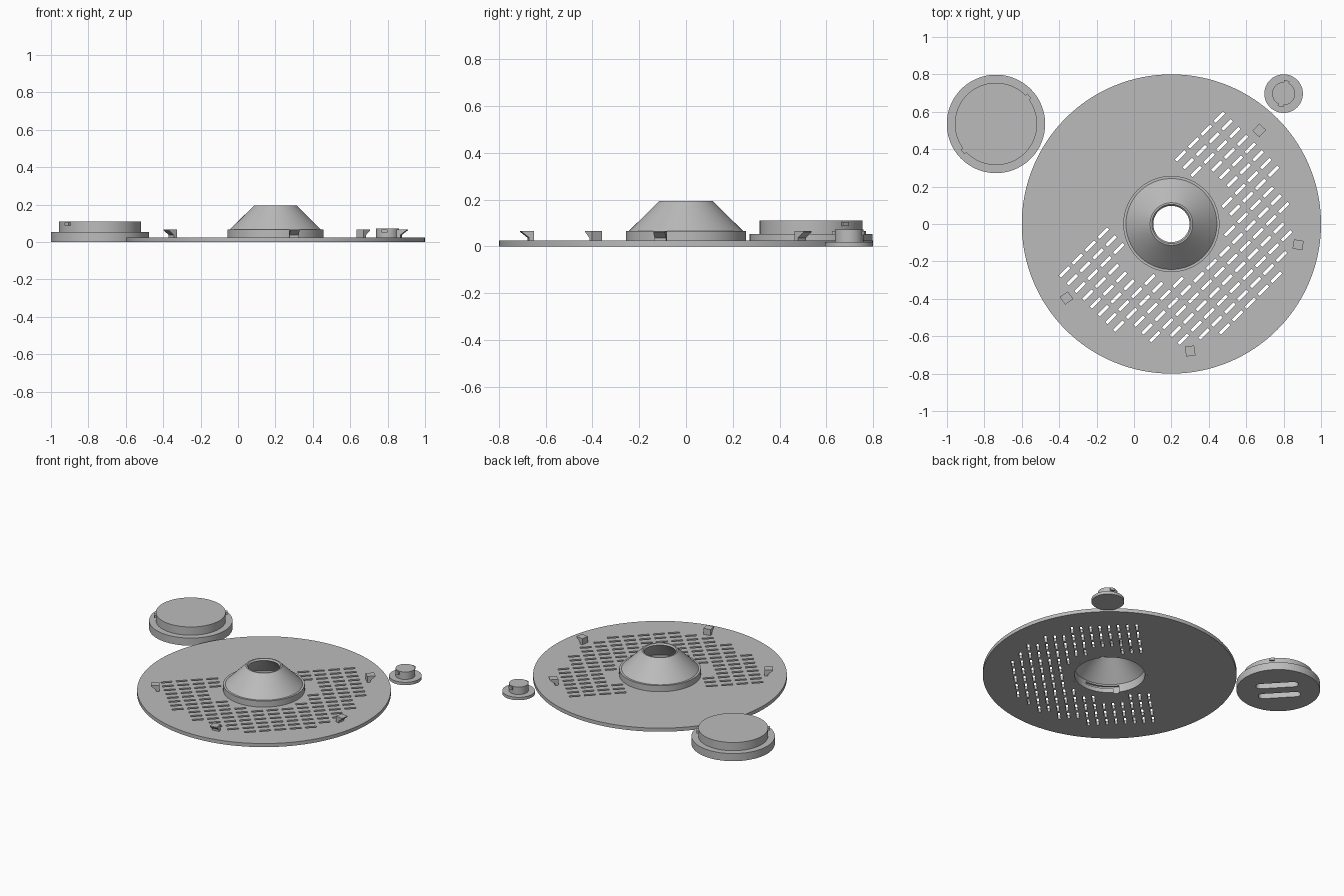
import bpy, bmesh
from math import sin, cos, radians, pi, hypot
from mathutils import Matrix, Vector

if "Cube" in bpy.data.objects:
    bpy.data.objects.remove(bpy.data.objects["Cube"])

grey = bpy.data.materials.new("light_grey_plastic")
grey.use_nodes = True
grey.diffuse_color = (0.5, 0.5, 0.5, 1)
grey.node_tree.nodes["Principled BSDF"].inputs["Base Color"].default_value = (0.5, 0.5, 0.5, 1)

PLATE = Vector((0.2, 0, 0))
BIG = Vector((-0.738, 0.535, 0))
SMALL = Vector((0.8, 0.697, 0))


def finish(bm, name, place=Vector()):
    bmesh.ops.recalc_face_normals(bm, faces=bm.faces[:])
    mesh = bpy.data.meshes.new(name)
    bm.to_mesh(mesh)
    bm.free()
    mesh.materials.append(grey)
    ob = bpy.data.objects.new(name, mesh)
    ob.location = place
    bpy.context.collection.objects.link(ob)
    return ob


def smooth(ob):
    bpy.ops.object.select_all(action='DESELECT')
    bpy.context.view_layer.objects.active = ob
    ob.select_set(True)
    bpy.ops.object.shade_smooth_by_angle(angle=radians(30))


def add_sweep(bm, profile, start=0, end=360, steps=96):
    """Turn a closed (radius, z) profile about z, capping partial turns."""
    full = end - start == 360
    rings = []
    for i in range(steps if full else steps + 1):
        a = radians(start + (end - start) * i / steps)
        rings.append([bm.verts.new((r * cos(a), r * sin(a), z)) for r, z in profile])
    n = len(profile)
    for i in range(steps):
        a, b = rings[i], rings[(i + 1) % len(rings)]
        for j in range(n):
            bm.faces.new((a[j], b[j], b[(j + 1) % n], a[(j + 1) % n]))
    if not full:
        bm.faces.new(rings[0])
        bm.faces.new(rings[-1])


def add_prism(bm, outline, z0, z1):
    low = [bm.verts.new((x, y, z0)) for x, y in outline]
    high = [bm.verts.new((x, y, z1)) for x, y in outline]
    bm.faces.new(low)
    bm.faces.new(high)
    for i in range(len(low)):
        j = (i + 1) % len(low)
        bm.faces.new((low[i], low[j], high[j], high[i]))


def band(r0, r1, z0, z1):
    return [(r0, z0), (r1, z0), (r1, z1), (r0, z1)]


def cut(ob, cutter):
    cutter.hide_render = True
    mod = ob.modifiers.new("cut", 'BOOLEAN')
    mod.operation, mod.solver, mod.object = 'DIFFERENCE', 'EXACT', cutter
    bpy.context.view_layer.update()
    bpy.context.view_layer.objects.active = ob
    bpy.ops.object.modifier_apply(modifier=mod.name)
    bpy.data.objects.remove(cutter)


# Round plate with a central opening
bm = bmesh.new()
add_sweep(bm, band(0.24, 0.8, 0, 0.025), steps=128)
plate = finish(bm, "vent_plate", PLATE)

# Diagonal grid of vent slots through the plate
bm = bmesh.new()
turn = Matrix.Rotation(radians(45), 4, 'Z')
for col in range(-6, 7):
    for row in range(15):
        u, v = col * 0.0975, -0.222 + row * 0.0585
        if 0.303 < hypot(u, v) < 0.632:
            size = Matrix.Diagonal((0.072, 0.017, 0.1, 1))
            bmesh.ops.create_cube(bm, size=1, matrix=turn @ Matrix.Translation((u, -v, 0)) @ size)
cut(plate, finish(bm, "slot_cutter", PLATE))
smooth(plate)

# Funnel: collar, hollow cone and lip
bm = bmesh.new()
add_sweep(bm, [(0.222, 0), (0.24, 0), (0.24, 0.025), (0.257, 0.025), (0.257, 0.067),
               (0.243, 0.067), (0.114, 0.195), (0.105, 0.195), (0.097, 0.185), (0.222, 0.058)])
funnel = finish(bm, "funnel", PLATE)

# Twist-lock grooves inside the collar, one each side
for start in (36, 216):
    for z0, z1, a0, a1 in ((0.03, 0.047, start, start + 56), (-0.02, 0.046, start - 1, start + 8)):
        bm = bmesh.new()
        add_sweep(bm, band(0.2, 0.236, z0, z1), a0, a1, 14)
        cut(funnel, finish(bm, "groove_cutter", PLATE))
smooth(funnel)

# Snap hooks around the plate
hook = [(0.66, 0.02), (0.681, 0.02), (0.681, 0.037), (0.713, 0.062), (0.713, 0.067), (0.66, 0.067)]
for i, angle in enumerate((46.8, -9.3, -81.6, 215.2)):
    bm = bmesh.new()
    sides = [[bm.verts.new((r, y, z)) for r, z in hook] for y in (-0.025, 0.025)]
    for side in sides:
        bm.faces.new(side)
    for j in range(len(hook)):
        k = (j + 1) % len(hook)
        bm.faces.new((sides[0][j], sides[0][k], sides[1][k], sides[1][j]))
    finish(bm, f"snap_hook_{i + 1}", PLATE).rotation_euler.z = radians(angle)


def make_cap(name, place, flange, flange_top, plug, top):
    bm = bmesh.new()
    axis_r = 0.0005
    add_sweep(bm, [(axis_r, 0), (flange, 0), (flange, flange_top),
                   (plug, flange_top), (plug, top), (axis_r, top)])
    bmesh.ops.remove_doubles(bm, verts=[v for v in bm.verts if hypot(v.co.x, v.co.y) < 0.001], dist=0.002)
    return finish(bm, name, place)


def make_lugs(name, place, angle, half, profile):
    for i in range(2):
        a = angle + 180 * i
        bm = bmesh.new()
        add_sweep(bm, profile, a - half, a + half, 6)
        finish(bm, f"{name}_{i + 1}", place)


# Large cap with two finger slots underneath
big_cap = make_cap("large_cap", BIG, 0.263, 0.053, 0.22, 0.11)
for side in (-1, 1):
    bm = bmesh.new()
    outline = []
    for end in (1, -1):
        for s in range(9):
            a = -pi / 2 + pi * s / 8
            outline.append((end * (0.105 + 0.03 * cos(a)), end * 0.03 * sin(a) + side * 0.063))
    add_prism(bm, outline, -0.02, 0.045)
    cutter = finish(bm, "finger_slot_cutter", BIG)
    cutter.rotation_euler.z = radians(133)
    cut(big_cap, cutter)
smooth(big_cap)
make_lugs("large_cap_lug", BIG, 40, 4, band(0.21, 0.233, 0.088, 0.105))

# Small cap
smooth(make_cap("small_cap", SMALL, 0.103, 0.02, 0.061, 0.072))
make_lugs("small_cap_lug", SMALL, 76, 13, band(0.055, 0.072, 0.05, 0.067))
